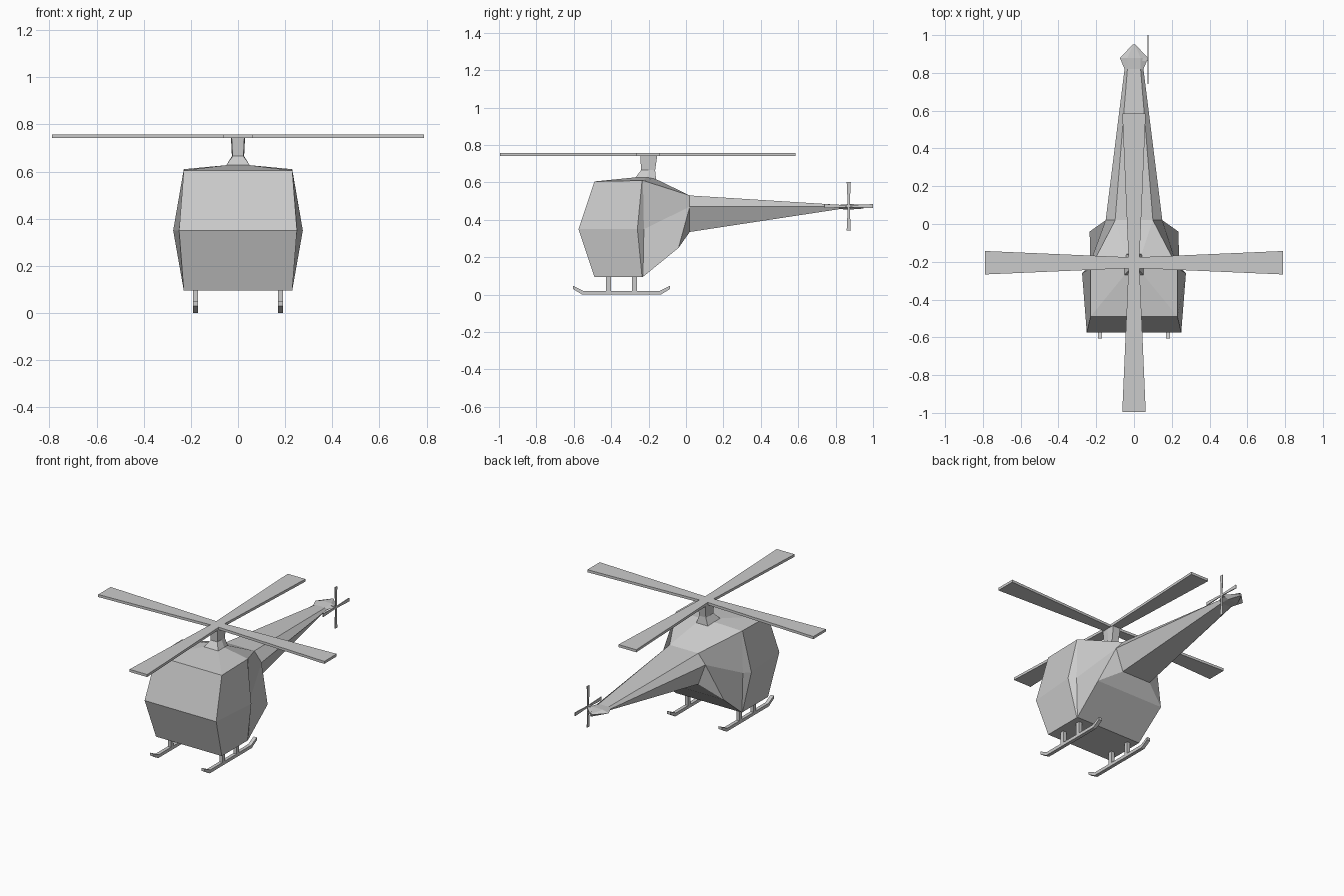
import bpy, bmesh, math
from mathutils import Matrix, Vector

cube = bpy.data.objects.get("Cube")
if cube:
    bpy.data.objects.remove(cube)

grey = bpy.data.materials.new("plain_grey")
grey.use_nodes = True
colour = (0.6, 0.6, 0.6, 1)
grey.diffuse_color = colour
shader = next(n for n in grey.node_tree.nodes if n.type == 'BSDF_PRINCIPLED')
shader.inputs["Base Color"].default_value = colour


def finish(name, bm):
    bmesh.ops.remove_doubles(bm, verts=bm.verts, dist=0.0005)
    bmesh.ops.recalc_face_normals(bm, faces=bm.faces)
    mesh = bpy.data.meshes.new(name)
    bm.to_mesh(mesh)
    bm.free()
    mesh.materials.append(grey)
    obj = bpy.data.objects.new(name, mesh)
    bpy.context.collection.objects.link(obj)
    return obj


def loft(name, half_rings):
    """Skin through rings of three points, each mirrored across x = 0."""
    bm = bmesh.new()
    rings = []
    for half in half_rings:
        points = list(half) + [(-x, y, z) for x, y, z in reversed(half)]
        rings.append([bm.verts.new(p) for p in points])
    for a, b in zip(rings, rings[1:]):
        for i in range(6):
            j = (i + 1) % 6
            bm.faces.new((a[i], a[j], b[j], b[i]))
    for r in (rings[0], rings[-1]):
        bm.faces.new((r[0], r[1], r[4], r[5]))
        bm.faces.new((r[1], r[2], r[3], r[4]))
    return finish(name, bm)


def prism(name, outline, thickness, matrix):
    """Extrude a flat outline about its own plane and place it."""
    bm = bmesh.new()
    face = bm.faces.new([bm.verts.new((u, v, -thickness / 2)) for u, v in outline])
    moved = bmesh.ops.extrude_face_region(bm, geom=[face])["geom"]
    verts = [v for v in moved if isinstance(v, bmesh.types.BMVert)]
    bmesh.ops.translate(bm, verts=verts, vec=(0, 0, thickness))
    bm.transform(matrix)
    return finish(name, bm)


# Cabin: top, side and bottom points of each ring, front to back
front = [(.23, -.49, .605), (.25, -.575, .35), (.23, -.49, .095)]
widest = [(.23, -.235, .61), (.275, -.26, .35), (.23, -.235, .095)]
seam = [(.23, -.23, .61), (.24, -.225, .35), (.23, -.23, .095)]
waist = [(.1, .02, .53), (.15, .02, .47), (.235, -.04, .25)]
boom_root = waist[:2] + [(.1, .02, .335)]
loft("cabin", [front, widest, seam, waist, boom_root])

# Tail boom with flared pointed end
loft("tail_boom", [
    boom_root,
    [(.035, .82, .48), (.05, .82, .472), (.035, .82, .457)],
    [(.035, .88, .485), (.075, .88, .472), (.035, .88, .455)],
    [(.004, .95, .478), (.006, .95, .472), (.004, .95, .46)],
])

# Roof fairing rising into the mast
loft("roof_and_mast", [
    [front[0], seam[0], waist[0]],
    [(.05, -.27, .627), (.05, -.21, .627), (.04, -.16, .617)],
    [(.023, -.24, .665), (.026, -.2, .665), (.023, -.165, .665)],
    [(.027, -.245, .748), (.03, -.2, .748), (.027, -.153, .748)],
])


def cross_rotor(name, length, root, tip, thickness, matrix):
    """Two crossed pairs of tapered blades."""
    outline = [(-length, -tip), (0, -root), (length, -tip),
               (length, tip), (0, root), (-length, tip)]
    for i in range(2):
        spin = Matrix.Rotation(i * math.pi / 2, 4, 'Z')
        prism(f"{name}_{i + 1}", outline, thickness, matrix @ spin)


cross_rotor("main_rotor_blades", .79, .028, .062, .016,
            Matrix.Translation((0, -.205, .75)))
cross_rotor("tail_rotor_blades", .13, .005, .011, .005,
            Matrix.Translation((.075, .87, .473)) @ Matrix.Rotation(math.pi / 2, 4, 'Y'))
prism("tail_rotor_shaft", [(-.008, -.008), (.008, -.008), (.008, .008), (-.008, .008)],
      .05, Matrix.Translation((.052, .87, .473)) @ Matrix.Rotation(math.pi / 2, 4, 'Y'))

# Landing skids with upturned ends, and their struts
side_plane = Matrix(((0, 0, 1, 0), (1, 0, 0, 0), (0, 1, 0, 0), (0, 0, 0, 1)))
skid = [(-.605, .03), (-.555, 0), (-.135, 0), (-.085, .03),
        (-.085, .048), (-.14, .02), (-.55, .02), (-.605, .048)]
strut = [(-.013, .01), (.013, .01), (.013, .11), (-.013, .11)]
for side, x in (("left", .18), ("right", -.18)):
    place = Matrix.Translation((x, 0, 0)) @ side_plane
    prism(f"{side}_skid", skid, .022, place)
    for part, y in (("front", -.415), ("rear", -.275)):
        prism(f"{side}_{part}_strut", strut, .022, Matrix.Translation((0, y, 0)) @ place)
